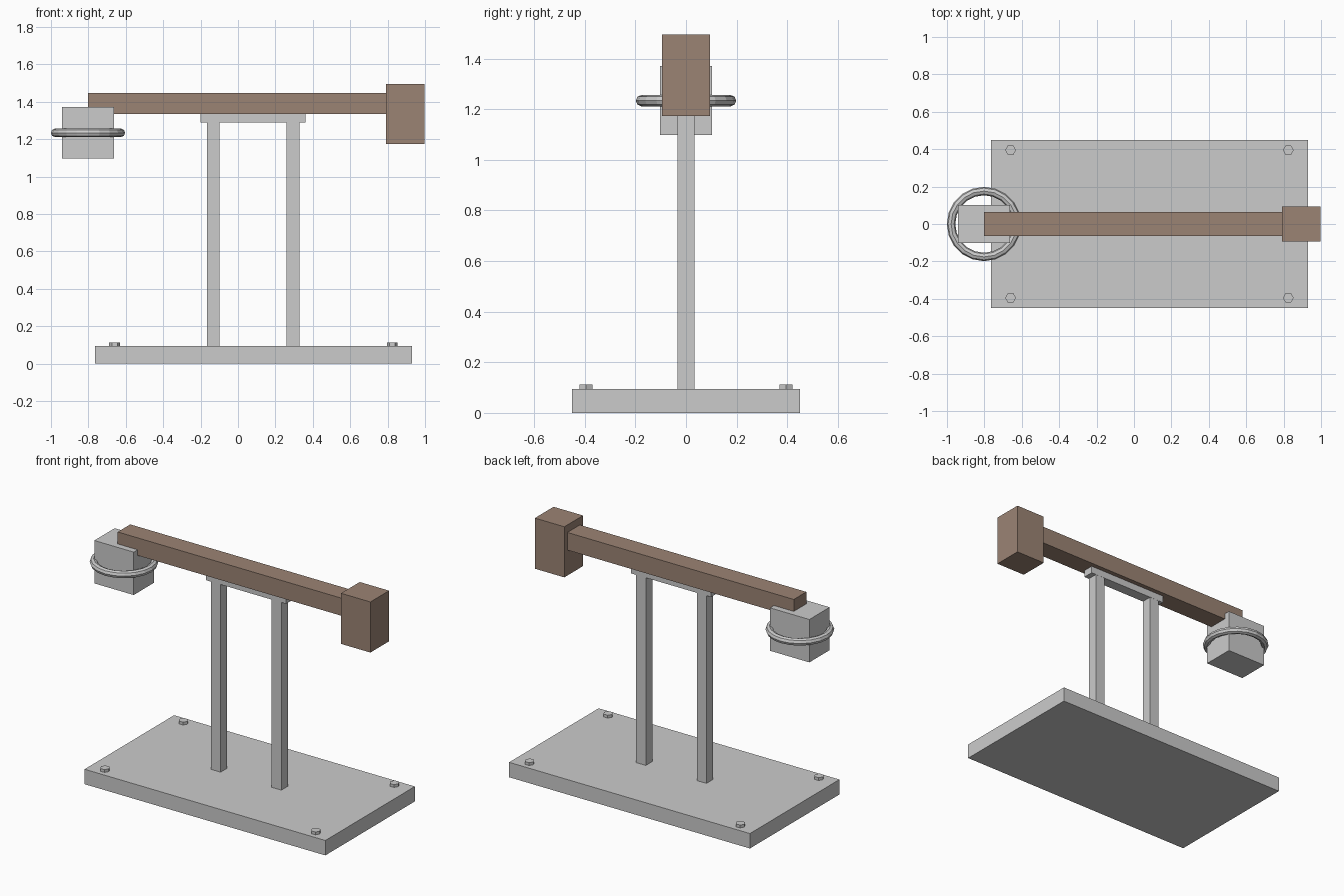
import bpy
from math import pi

if "Cube" in bpy.data.objects:
    bpy.data.objects.remove(bpy.data.objects["Cube"])


def material(name, color):
    m = bpy.data.materials.new(name)
    m.diffuse_color = color
    m.use_nodes = True
    m.node_tree.nodes["Principled BSDF"].inputs["Base Color"].default_value = m.diffuse_color
    return m


WOOD = material("wood", (0.33, 0.23, 0.175, 1))


def box(name, x, y, z, mat=None):
    """Box from (min, max) in x and z, and half width y."""
    bpy.ops.mesh.primitive_cube_add(size=1, location=(sum(x) / 2, 0, sum(z) / 2))
    o = bpy.context.object
    o.name = name
    o.scale = (x[1] - x[0], 2 * y, z[1] - z[0])
    bpy.ops.object.transform_apply(location=False, rotation=False, scale=True)
    if mat:
        o.data.materials.append(mat)
    return o


# Base plate
box("base", (-0.765, 0.93), 0.45, (0, 0.095))

# Hexagonal bolts at the base corners
for x in (-0.66, 0.825):
    for y in (-0.395, 0.395):
        bpy.ops.mesh.primitive_cylinder_add(
            vertices=6, radius=0.029, depth=0.03,
            location=(x, y, 0.098), rotation=(0, 0, pi / 6))
        bpy.context.object.name = "base_bolt"

# Two posts and the plate that joins them
for x in (-0.133, 0.294):
    box("post", (x - 0.034, x + 0.034), 0.033, (0.095, 1.292))
box("post_cap", (-0.2, 0.362), 0.034, (1.29, 1.336))

# Wooden beam and its end block
box("beam", (-0.803, 0.80), 0.063, (1.335, 1.447), WOOD)
box("end_block", (0.791, 0.998), 0.094, (1.173, 1.495), WOOD)

# Hanging block with a ring around it
box("hanging_block", (-0.94, -0.663), 0.102, (1.098, 1.371))
bpy.ops.mesh.primitive_torus_add(
    location=(-0.802, 0, 1.234), major_radius=0.176, minor_radius=0.0225,
    major_segments=20, minor_segments=8)
bpy.context.object.name = "ring"
